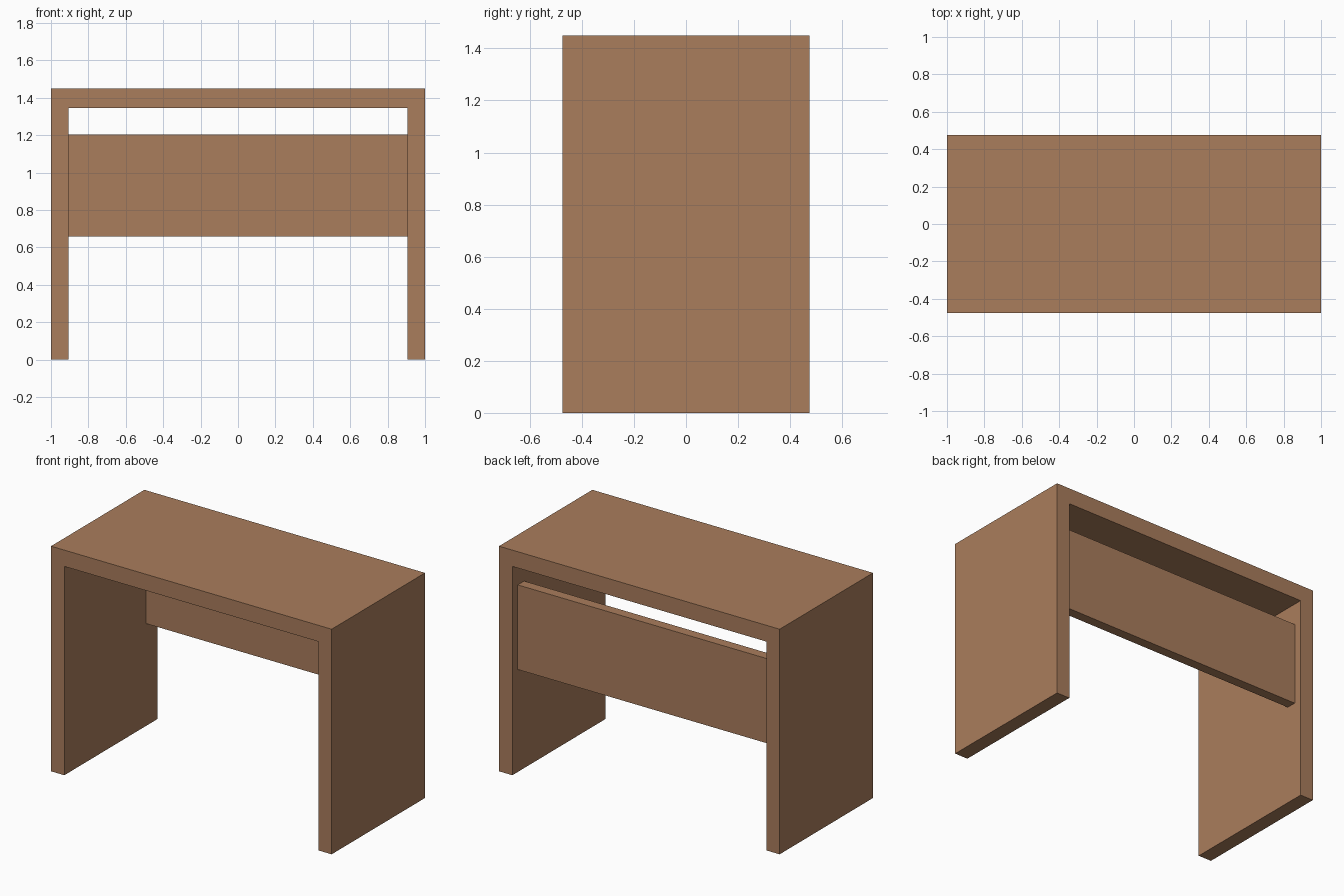
import bpy
import bmesh
from mathutils import Vector

cube = bpy.data.objects.get("Cube")
if cube:
    bpy.data.objects.remove(cube, do_unlink=True)

# Single wood colour
wood = bpy.data.materials.new("warm_brown_wood")
wood.use_nodes = True
colour = (0.40, 0.205, 0.107, 1)
wood.diffuse_color = colour
wood.node_tree.nodes["Principled BSDF"].inputs["Base Color"].default_value = colour

WIDTH, DEPTH, HEIGHT = 2.0, 0.95, 1.45
INNER_X = 0.905      # inside face of each side
INNER_Z = 1.345      # underside of the top


def extrude_profile(name, points, y_front, y_back):
    """Make a solid from an x-z outline, running from y_front to y_back."""
    bm = bmesh.new()
    face = bm.faces.new([bm.verts.new((x, y_front, z)) for x, z in points])
    result = bmesh.ops.extrude_face_region(bm, geom=[face])
    moved = [v for v in result["geom"] if isinstance(v, bmesh.types.BMVert)]
    bmesh.ops.translate(bm, verts=moved, vec=Vector((0, y_back - y_front, 0)))
    bmesh.ops.recalc_face_normals(bm, faces=bm.faces)
    mesh = bpy.data.meshes.new(name)
    bm.to_mesh(mesh)
    bm.free()
    mesh.materials.append(wood)
    obj = bpy.data.objects.new(name, mesh)
    bpy.context.collection.objects.link(obj)
    return obj


# Top and both sides as one continuous frame
half = [(WIDTH / 2, HEIGHT), (WIDTH / 2, 0), (INNER_X, 0), (INNER_X, INNER_Z)]
outline = half + [(-x, z) for x, z in reversed(half)]
extrude_profile("desk_frame", outline, -DEPTH / 2, DEPTH / 2)

# Modesty panel between the sides, set in from the back edge
low, high = 0.66, 1.205
panel = [(-INNER_X, low), (INNER_X, low), (INNER_X, high), (-INNER_X, high)]
extrude_profile("back_panel", panel, 0.355, 0.42)
